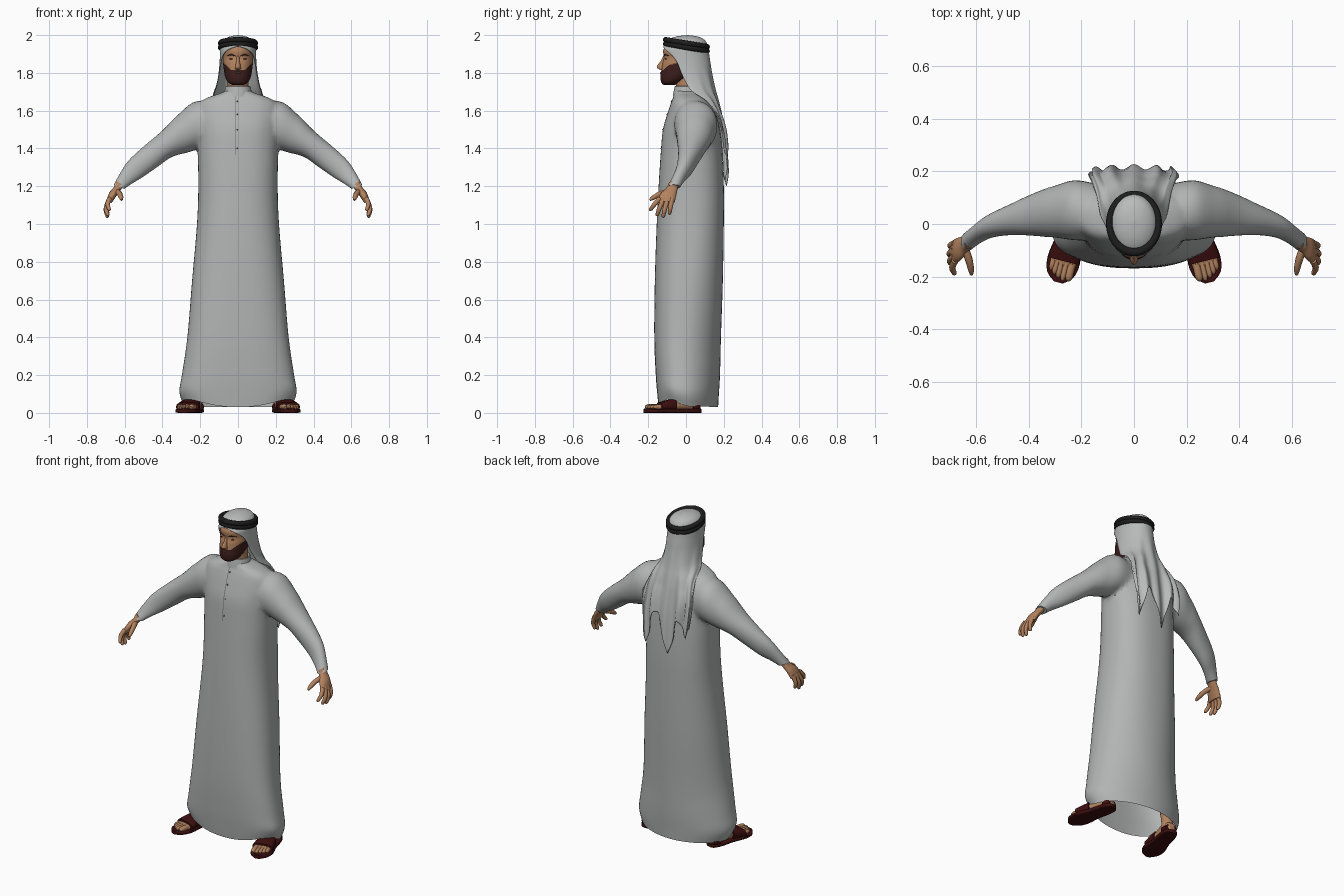
import bpy, bmesh, math
from mathutils import Vector, Matrix

if "Cube" in bpy.data.objects:
    bpy.data.objects.remove(bpy.data.objects["Cube"])


def material(name, r, g, b):
    m = bpy.data.materials.new(name)
    m.diffuse_color = (r, g, b, 1)
    m.use_nodes = True
    m.node_tree.nodes["Principled BSDF"].inputs["Base Color"].default_value = m.diffuse_color
    return m


ROBE = material("robe_grey", .445, .46, .455)
CLOTH = material("headcloth_grey", .485, .50, .495)
SKIN = material("skin", .45, .225, .115)
BEARD = material("beard_brown", .045, .013, .011)
BLACK = material("cord_black", .012, .012, .012)
LEATHER = material("sandal_red", .045, .0045, .0045)
SEAM = material("seam_grey", .14, .145, .14)
LIP = material("lips", .20, .06, .045)


def spline(rows, k):
    """Smoothly fill in k steps between rows of numbers."""
    out = []
    for i in range(len(rows) - 1):
        a, b, c, d = (rows[max(0, min(len(rows) - 1, i + j))] for j in (-1, 0, 1, 2))
        for s in range(k):
            t = s / k
            out.append([q + .5 * t * (r - p + t * (2 * p - 5 * q + 4 * r - w + t * (3 * (q - r) + w - p)))
                        for p, q, r, w in zip(a, b, c, d)])
    return out + [list(rows[-1])]


def ring(c, u, v, n=32, e=2.0):
    """Superellipse around c with half axes u and v."""
    c, u, v = Vector(c), Vector(u), Vector(v)
    pw = lambda w: math.copysign(abs(w) ** (2 / e), w)
    return [c + u * pw(math.cos(a)) + v * pw(math.sin(a))
            for a in (2 * math.pi * i / n for i in range(n))]


def loft(bm, rings, closed=True, cap=True):
    vs = [[bm.verts.new(p) for p in r] for r in rings]
    n = len(vs[0])
    for a, b in zip(vs, vs[1:]):
        for i in range(n if closed else n - 1):
            j = (i + 1) % n
            bm.faces.new((a[i], a[j], b[j], b[i]))
    if cap:
        bm.faces.new(vs[0])
        bm.faces.new(vs[-1])


def level(row, n=32, e=2.0):
    """Horizontal ring from z, half width, front y, back y."""
    z, w, f, b = row
    return ring((0, (f + b) / 2, z), (w, 0, 0), (0, (b - f) / 2, 0), n, e)


def robe_level(row, n=72):
    """Horizontal ring, boxier in front and rounder behind towards the hem."""
    z, w, f, b = row
    low = max(0, min(1, (1.1 - z) / .8))
    mid = (f + b) / 2 - .03 * low
    front = ring((0, mid, z), (w, 0, 0), (0, mid - f, 0), n, 2.4 + .2 * low)
    back = ring((0, mid, z), (w, 0, 0), (0, b - mid, 0), n, 2.4 - .45 * low)
    return back[:n // 2 + 1] + front[n // 2 + 1:]


def tilted(row, n=32, s=1):
    """Ring from a top x,z, a bottom x,z, a front y and a back y."""
    tx, tz, bx, bz, f, b = row
    return ring((s * (tx + bx) / 2, (f + b) / 2, (tz + bz) / 2),
                (s * (tx - bx) / 2, 0, (tz - bz) / 2), (0, (b - f) / 2, 0), n, 2.1)


def tube(bm, rows, k=4, n=10):
    """Round tube through x, y, z, radius rows."""
    pts = spline(rows, k)
    rings = []
    for i, p in enumerate(pts):
        d = Vector(pts[min(i + 1, len(pts) - 1)][:3]) - Vector(pts[max(i - 1, 0)][:3])
        u = d.cross(Vector((0.3, 0.9, 0.1))).normalized()
        rings.append(ring(p[:3], u * p[3], d.cross(u).normalized() * p[3], n))
    loft(bm, rings)


def ball(bm, loc, size):
    bmesh.ops.create_uvsphere(bm, u_segments=16, v_segments=10, radius=1,
                              matrix=Matrix.Translation(loc) @ Matrix.Diagonal((*size, 1)))


def finish(name, bm, *mats, mirror=False):
    bmesh.ops.recalc_face_normals(bm, faces=bm.faces[:])
    me = bpy.data.meshes.new(name)
    bm.to_mesh(me)
    bm.free()
    ob = bpy.data.objects.new(name, me)
    bpy.context.collection.objects.link(ob)
    for m in mats:
        me.materials.append(m)
    if mirror:
        ob.modifiers.new("mirror", 'MIRROR').use_mirror_merge = False
    return ob


# Robe body
body = spline([(.03, .287, -.145, .17), (.10, .31, -.152, .174), (.2, .297, -.16, .18),
               (.4, .268, -.168, .185), (.7, .243, -.165, .195), (1.0, .217, -.155, .2),
               (1.2, .21, -.145, .2), (1.4, .213, -.132, .19), (1.5, .215, -.122, .178),
               (1.58, .22, -.1, .16), (1.64, .205, -.08, .125), (1.67, .16, -.068, .1),
               (1.69, .1, -.062, .08), (1.705, .065, -.058, .065)], 5)
bm = bmesh.new()
loft(bm, [robe_level(r) for r in body])
robe = finish("robe", bm, ROBE)

# Sleeves, joined to the body
sleeve = spline([(.10, 1.63, .10, 1.42, -.055, .14), (.22, 1.655, .205, 1.395, -.065, .17),
                 (.30, 1.597, .27, 1.375, -.055, .152), (.40, 1.495, .35, 1.355, -.045, .118),
                 (.50, 1.41, .43, 1.30, -.042, .075), (.58, 1.335, .51, 1.245, -.052, .035),
                 (.628, 1.262, .565, 1.212, -.075, -.005), (.657, 1.208, .602, 1.186, -.1, -.03)], 5)
bm = bmesh.new()
for s in (1, -1):
    loft(bm, [tilted(r, 36, s) for r in sleeve])
sleeves = finish("sleeves", bm, ROBE)
mod = robe.modifiers.new("join", 'BOOLEAN')
mod.operation, mod.solver, mod.object = 'UNION', 'EXACT', sleeves
joined = bpy.data.meshes.new_from_object(robe.evaluated_get(bpy.context.evaluated_depsgraph_get()))
robe.modifiers.clear()
robe.data = joined
bpy.data.objects.remove(sleeves)

# Open the hem, soften the armpits and lift the hem over the feet
bm = bmesh.new()
bm.from_mesh(joined)
bm.normal_update()
bmesh.ops.delete(bm, geom=[f for f in bm.faces if f.calc_center_median().z < .05
                           and abs(f.normal.z) > .8], context='FACES')
bmesh.ops.remove_doubles(bm, verts=bm.verts[:], dist=.001)
soft = [v for v in bm.verts if .13 < abs(v.co.x) < .32 and 1.33 < v.co.z < 1.68]
for _ in range(6):
    bmesh.ops.smooth_vert(bm, verts=soft, factor=.5, use_axis_x=True, use_axis_y=True, use_axis_z=True)
for v in bm.verts:
    if v.co.z < .2:
        front = min(1, max(.1, (.02 - v.co.y) / .13))
        v.co.z += .048 * front * min(1, (v.co.x / .26) ** 2) * (.2 - v.co.z) / .17
bm.to_mesh(joined)
bm.free()

# Collar
bm = bmesh.new()
loft(bm, [level(r, 40) for r in [(1.675, .078, -.07, .08), (1.70, .072, -.066, .075),
                                 (1.728, .067, -.06, .07), (1.73, .063, -.056, .066),
                                 (1.70, .06, -.053, .06)]], cap=False)
finish("collar", bm, ROBE)

# Front placket line and buttons
bm = bmesh.new()
strip = [r for r in body if 1.35 < r[0] < 1.70]
loft(bm, [[(-.013, r[2] - .002, r[0]), (-.0095, r[2] - .002, r[0])] for r in strip],
     closed=False, cap=False)
for z in (1.40, 1.50, 1.58, 1.65):
    y = min(body, key=lambda r: abs(r[0] - z))[2]
    ball(bm, (-.003, y, z), (.004, .004, .004))
finish("placket", bm, SEAM)

# Head with a beard
bm = bmesh.new()
loft(bm, [level(r, 72, 2.1) for r in spline(
    [(1.735, .028, -.118, -.06), (1.75, .053, -.131, -.03), (1.78, .068, -.136, .03),
     (1.81, .074, -.131, .06), (1.85, .079, -.125, .08), (1.88, .08, -.117, .09),
     (1.92, .081, -.12, .1), (1.96, .07, -.095, .08), (1.98, .04, -.05, .05)], 8)])
for f in bm.faces:
    c = f.calc_center_median()
    if c.y < .01 and c.z < 1.817 + .85 * max(0, abs(c.x) - .036):
        f.material_index = 1
finish("head", bm, SKIN, BEARD)

bm = bmesh.new()
loft(bm, [level(r, 20) for r in spline(
    [(1.89, .007, -.121, -.1), (1.865, .009, -.133, -.1), (1.835, .014, -.154, -.1),
     (1.822, .016, -.147, -.1), (1.815, .01, -.13, -.1)], 4)])
finish("nose", bm, SKIN)

bm = bmesh.new()
ball(bm, (.033, -.106, 1.873), (.013, .006, .004))
tube(bm, [(.013, -.117, 1.889, .002), (.034, -.111, 1.896, .0035), (.056, -.092, 1.89, .0015)], n=8)
finish("eyes_and_brows", bm, BEARD, mirror=True)

bm = bmesh.new()
ball(bm, (0, -.132, 1.8), (.017, .006, .0045))
finish("mouth", bm, LIP)

bm = bmesh.new()
loft(bm, [level(r) for r in [(1.64, .06, -.05, .06), (1.72, .056, -.052, .058), (1.79, .056, -.06, .06)]])
finish("neck", bm, SKIN)

# Headcloth: z, half width, back y, edge y, half opening angle
drape = spline([(2.0, 0, .01, .01, 180), (1.993, .042, .06, -.05, 180), (1.975, .075, .098, -.095, 180),
                (1.945, .092, .115, -.119, 180), (1.925, .095, .12, -.112, 148),
                (1.89, .096, .124, -.072, 122), (1.85, .098, .13, -.045, 110),
                (1.80, .103, .137, -.025, 103), (1.74, .114, .148, .005, 97),
                (1.70, .127, .157, .035, 93), (1.65, .14, .17, .11, 90), (1.58, .155, .185, .162, 90),
                (1.5, .165, .2, .185, 90), (1.42, .165, .21, .197, 90), (1.32, .155, .217, .203, 90)], 4)
rings = []
for z, w, back, edge, open_a in drape:
    fold = max(0, min(1, (1.85 - z) / .4))
    row = []
    for i in range(81):
        s = i / 40 - 1
        a = math.radians(open_a) * s
        y = back - (back - edge) * (1 - math.cos(a)) / (1 - math.cos(math.radians(open_a)))
        y += fold * .01 * math.cos(s * 17)
        # Uneven pointed tails along the lower edge
        k = .58 + max(0, .75 * (1 - abs(s - .62) / .3), .84 * (1 - abs(s + .1) / .3),
                      .4 * (1 - abs(s + .75) / .4))
        zz = 1.6 - (1.6 - z) * k if z < 1.6 else z
        row.append((w * math.sin(a) * (1 + fold * .03 * math.sin(s * 23)), y, zz))
    rings.append(row)
bm = bmesh.new()
loft(bm, rings, closed=False, cap=False)
bmesh.ops.remove_doubles(bm, verts=bm.verts[:], dist=.0003)
cloth = finish("headcloth", bm, CLOTH)
cloth.modifiers.new("thickness", 'SOLIDIFY').thickness = .004

# Double head cord
for i, dz in enumerate((-.011, .011)):
    bpy.ops.mesh.primitive_torus_add(major_segments=56, minor_segments=12, major_radius=.1,
                                     minor_radius=.0145, location=(0, .002, 1.946 + dz),
                                     rotation=(math.radians(-9.5), 0, 0))
    cord = bpy.context.object
    cord.name = "head_cord_%d" % (i + 1)
    cord.scale = (.93, 1.1, 1)
    cord.data.materials.append(BLACK)

# Hands: palm, four fingers and thumb
bm = bmesh.new()
loft(bm, [tilted(r, 20) for r in spline(
    [(.644, 1.228, .603, 1.203, -.092, -.038), (.658, 1.195, .62, 1.181, -.106, -.044),
     (.682, 1.165, .642, 1.152, -.137, -.05), (.699, 1.118, .668, 1.112, -.154, -.06)], 4)])
for y, mid, tip in ((-.14, (.69, -.166, 1.105), (.682, -.186, 1.078)),
                    (-.118, (.699, -.14, 1.085), (.69, -.152, 1.05)),
                    (-.096, (.70, -.112, 1.08), (.692, -.12, 1.042)),
                    (-.074, (.697, -.082, 1.09), (.69, -.087, 1.058))):
    tube(bm, [(.68, y, 1.135, .0135), (*mid, .012), (*tip, .0095),
              (tip[0] - .002, tip[1] - .002, tip[2] - .008, .004)])
tube(bm, [(.645, -.085, 1.175, .016), (.627, -.135, 1.16, .0145), (.619, -.172, 1.14, .012),
          (.617, -.192, 1.127, .006)])
finish("hands", bm, SKIN, mirror=True)


# Feet and sandals, placed along a line from heel to toe
def foot_point(t, w, z):
    return Vector((.215 + .072 * t + .97 * w, .078 - .3 * t + .24 * w, z))


def foot_ring(t, w, z0, z1, e=2.5):
    side = foot_point(t, w, 0) - foot_point(t, 0, 0)
    return ring(foot_point(t, 0, (z0 + z1) / 2), side, (0, 0, (z1 - z0) / 2), 24, e)


bm = bmesh.new()
loft(bm, [foot_ring(t, w, 0, .022, 5) for t, w in spline(
    [(0, .016), (.04, .037), (.2, .049), (.45, .051), (.72, .063), (.9, .051), (1, .017)], 4)])
finish("sandal_soles", bm, LEATHER, mirror=True)

bm = bmesh.new()
loft(bm, [foot_ring(t, w, .016, h) for t, w, h in spline(
    [(.02, .015, .05), (.07, .03, .075), (.25, .036, .09), (.5, .042, .068), (.72, .05, .047), (.82, .046, .036)], 4)])
for i, (w, end) in enumerate(((-.034, .95), (-.012, .965), (.007, .94), (.024, .91), (.039, .87))):
    r = .0145 if i == 0 else .0105
    tube(bm, [(*foot_point(.74, w, .034), r), (*foot_point(end - .05, w, .032), r),
              (*foot_point(end, w, .028), r * .5)])
tube(bm, [(.222, .025, .05, .034), (.218, .028, .12, .034), (.195, .03, .3, .05), (.15, .03, .6, .06)], n=20)
finish("feet_and_legs", bm, SKIN, mirror=True)

bm = bmesh.new()
for rows in (((.46, .05, .076), (.6, .057, .068), (.73, .062, .056)),
             ((.03, .034, .055), (.1, .043, .056), (.16, .046, .055))):
    loft(bm, [foot_ring(t, w, .008, h, 2.8) for t, w, h in spline(rows, 4)])
finish("sandal_straps", bm, LEATHER, mirror=True)

# Smooth shading with sharp edges kept
bpy.ops.object.select_all(action='DESELECT')
for ob in bpy.context.scene.objects:
    ob.select_set(True)
    bpy.context.view_layer.objects.active = ob
bpy.ops.object.shade_smooth_by_angle(angle=math.radians(45))
